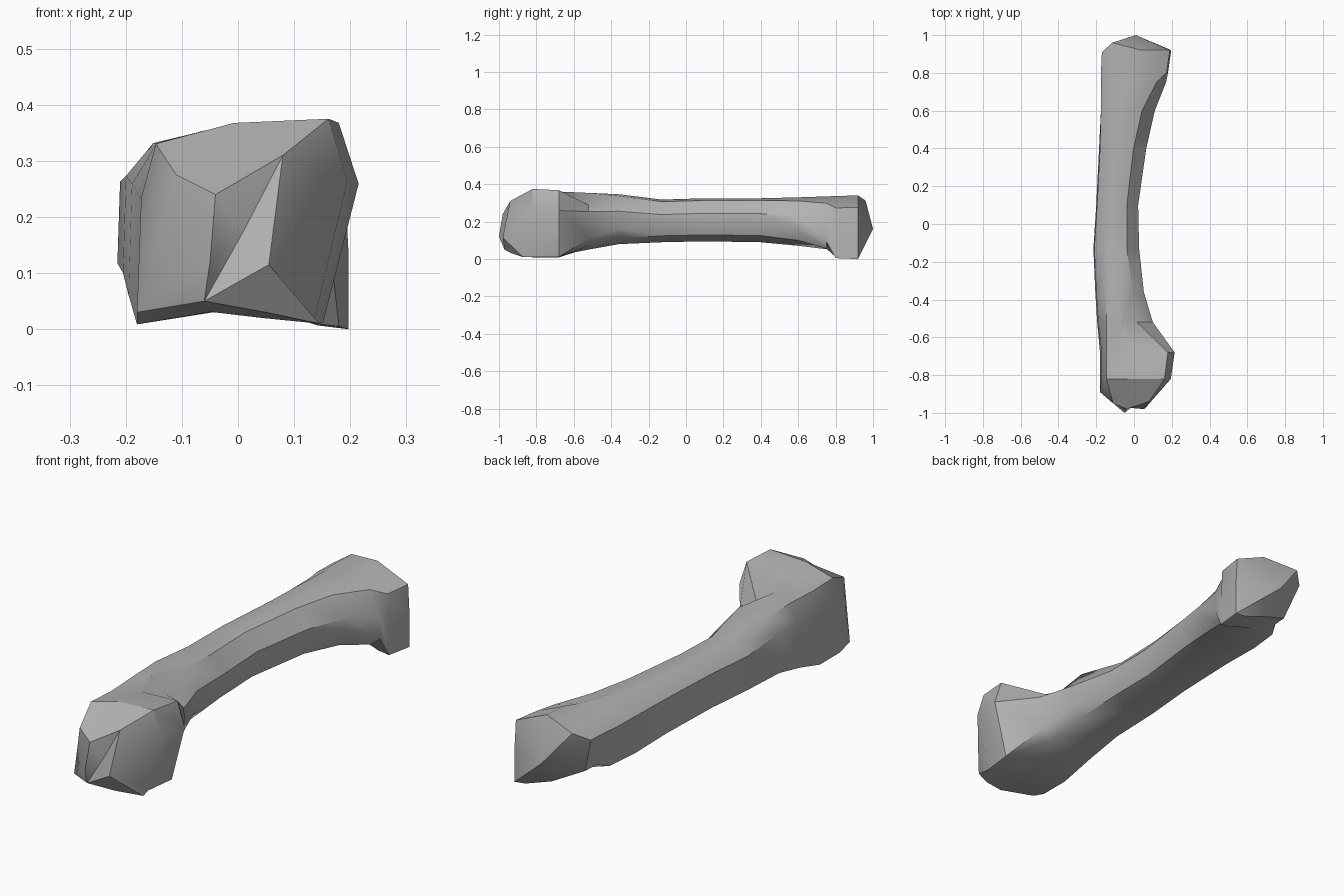
import bpy
import bmesh
from mathutils import Vector

cube = bpy.data.objects.get("Cube")
if cube:
    bpy.data.objects.remove(cube, do_unlink=True)

# Cross-sections in a unit box: top, upper right, right, lower right, underside,
# bottom, lower left, upper left, top left
FRONT_HEAD = [(.46, .98), (.91, 1), (1, .7), (.84, .02), (.6, .04),
              (.35, .07), (0, .01), (.02, .62), (.09, .88)]
SHAFT = [(.45, 1), (.73, .95), (1, .65), (1, .42), (.9, .15),
         (.45, 0), (0, .12), (.02, .76), (.25, .96)]
BACK_HEAD = [(.57, 1), (.98, .81), (1, .4), (1, 0), (.85, .02),
             (.5, .15), (.15, .33), (0, .82), (.15, .92)]

# Stations along the bone: y, left x, right x, low z, high z, blend
# (blend: -1 front head, 0 shaft, 1 back head)
STATIONS = [
    (-.82, -.18, .195, .005, .375, -1),
    (-.68, -.18, .215, .005, .368, -1),
    (-.52, -.195, .1, .04, .357, -.5),
    (-.36, -.205, .052, .075, .348, -.25),
    (-.13, -.215, .027, .09, .318, 0),
    (.1, -.2, .022, .095, .325, 0),
    (.4, -.185, .065, .09, .325, 0),
    (.6, -.18, .11, .065, .33, .15),
    (.75, -.177, .17, .03, .335, .5),
    (.8, -.175, .18, .005, .337, 1),
    (.92, -.17, .197, 0, .34, 1),
]

# Front rim of the knuckles, in the same order as the cross-sections
FRONT_RIM = [(-.04, -.98, .24), (.08, -.94, .31), (.055, -.98, .115),
             (.145, -.87, .01), (.05, -.93, .03), (-.06, -.97, .05),
             (-.18, -.89, .03), (-.165, -.88, .18), (-.11, -.95, .275)]


def make_material(name, color):
    mat = bpy.data.materials.new(name)
    mat.use_nodes = True
    mat.diffuse_color = color
    mat.node_tree.nodes["Principled BSDF"].inputs["Base Color"].default_value = color
    return mat


def section(bm, y, left, right, low, high, blend):
    """One ring, blended between the shaft and the nearer head."""
    head = FRONT_HEAD if blend < 0 else BACK_HEAD
    ring = []
    for a, b in zip(SHAFT, head):
        u, v = Vector(a).lerp(Vector(b), abs(blend))
        ring.append(bm.verts.new((left + u * (right - left), y, low + v * (high - low))))
    return ring


bm = bmesh.new()
rim = [bm.verts.new(p) for p in FRONT_RIM]
rings = [rim] + [section(bm, *s) for s in STATIONS]

# Hollow behind the overhanging front knuckle
hollow = rings[3][1]
hollow.co += Vector((-.03, 0, -.06))

# Skin the rings
for near, far in zip(rings, rings[1:]):
    for i in range(len(near)):
        j = (i + 1) % len(near)
        bm.faces.new((near[i], near[j], far[j], far[i]))

# Back end: skewed left corner and a low pointed cap
back = rings[-1]
for vert, shift in zip(back[6:], (-.05, -.01, .04)):
    vert.co.y += shift
tip = bm.verts.new((.01, 1, .16))
for a, b in zip(back, back[1:] + back[:1]):
    bm.faces.new((a, b, tip))

# Front end: slanted left face, a ridge and a notch between the knuckles
top, upper, right, lower, under, bottom, left_low, left_up, left_top = rim
ridge = bm.verts.new((-.05, -1, .12))
notch = bm.verts.new((.01, -.955, .175))
for face in [
    (left_top, left_up, left_low), (top, left_top, left_low, ridge),
    (ridge, left_low, bottom), (top, ridge, notch), (ridge, bottom, notch),
    (bottom, right, notch), (bottom, under, lower, right),
    (right, upper, notch), (upper, top, notch),
]:
    bm.faces.new(face)

bmesh.ops.recalc_face_normals(bm, faces=bm.faces)
mesh = bpy.data.meshes.new("bone")
bm.to_mesh(mesh)
bm.free()
mesh.materials.append(make_material("bone grey", (.45, .45, .45, 1)))

bone = bpy.data.objects.new("bone", mesh)
bpy.context.collection.objects.link(bone)
bpy.context.view_layer.objects.active = bone
bone.select_set(True)
bpy.ops.object.shade_smooth_by_angle(angle=.6)
